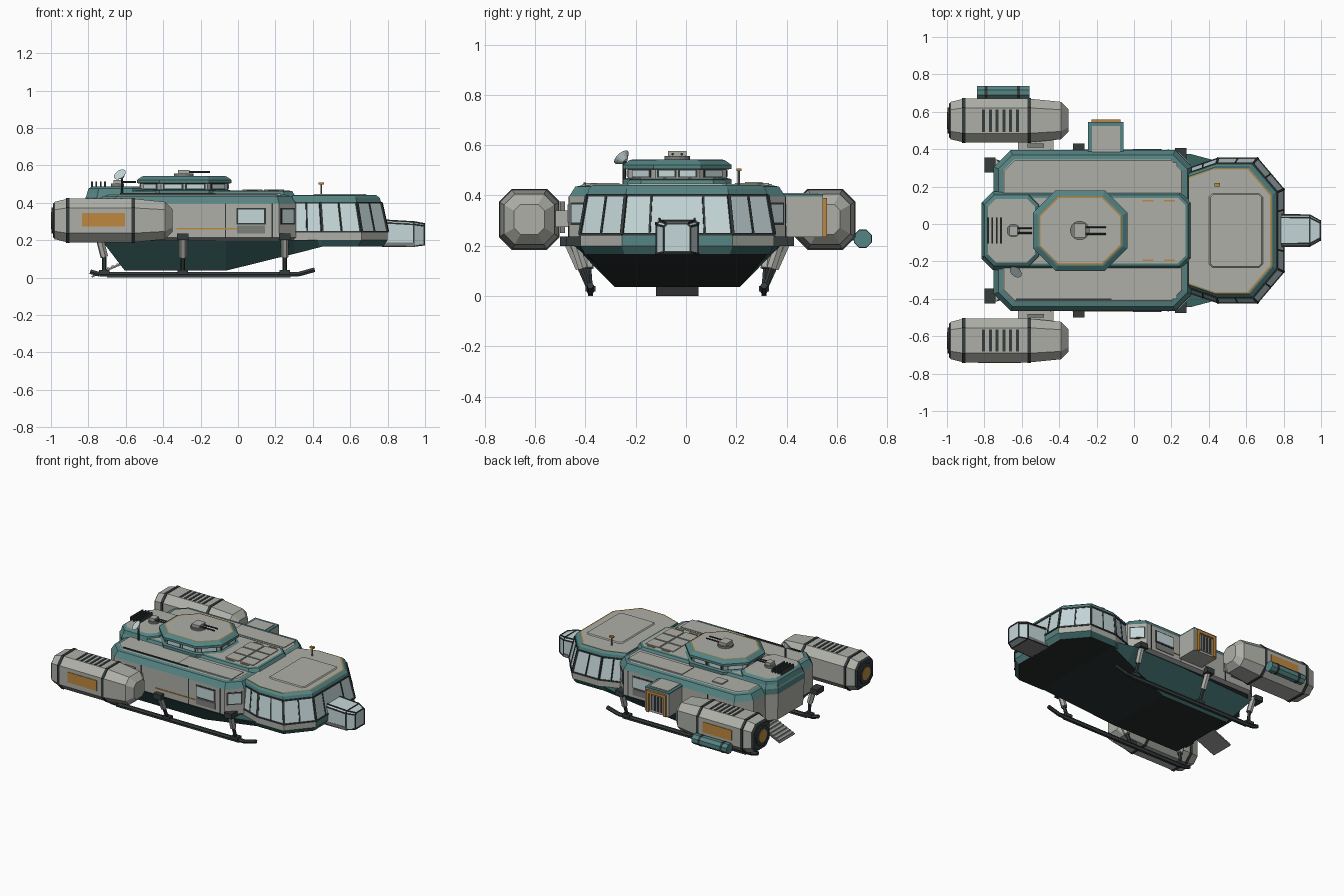
import bpy, bmesh, math
from mathutils import Vector, Matrix

if bpy.data.objects.get("Cube"):
    bpy.data.objects.remove(bpy.data.objects["Cube"])

SHIFT = -0.035          # symmetry plane of the ship
SIDES = (("left", 1), ("right", -1))


def material(name, r, g, b):
    m = bpy.data.materials.new(name)
    m.use_nodes = True
    m.diffuse_color = (r, g, b, 1)
    m.node_tree.nodes["Principled BSDF"].inputs["Base Color"].default_value = (r, g, b, 1)
    return m


GRAY = material("hull gray", .42, .43, .39)
TEAL = material("trim teal", .09, .23, .225)
DEEP = material("keel teal", .04, .125, .12)
DARK = material("dark metal", .035, .045, .046)
BLACK = material("belly black", .02, .026, .027)
GLASS = material("pale glass", .56, .68, .69)
ORANGE = material("orange", .52, .25, .05)
MID = material("mid gray", .2, .21, .2)


def finish(name, bm, *mats):
    bmesh.ops.recalc_face_normals(bm, faces=bm.faces[:])
    me = bpy.data.meshes.new(name)
    bm.to_mesh(me)
    bm.free()
    for m in mats:
        me.materials.append(m)
    ob = bpy.data.objects.new(name, me)
    ob.location.y = SHIFT
    bpy.context.scene.collection.objects.link(ob)
    return ob


def paint(ob, mat, rule):
    ob.data.materials.append(mat)
    for p in ob.data.polygons:
        if rule(p):
            p.material_index = len(ob.data.materials) - 1


def loft(name, rings, bands):
    """Skin matching rings; bands lists a material per gap, then the two caps."""
    mats = list(dict.fromkeys(bands))
    bm = bmesh.new()
    rows = [[bm.verts.new(p) for p in ring] for ring in rings]
    n = len(rows[0])
    for a, b, m in zip(rows, rows[1:], bands):
        for i in range(n):
            j = (i + 1) % n
            bm.faces.new((a[i], a[j], b[j], b[i])).material_index = mats.index(m)
    for row, m in ((rows[0], bands[-2]), (rows[-1], bands[-1])):
        bm.faces.new(row).material_index = mats.index(m)
    return finish(name, bm, *mats)


def box(name, x, y, z, mat):
    bm = bmesh.new()
    bmesh.ops.create_cube(bm, size=1)
    for v in bm.verts:
        for k, (lo, hi) in enumerate((x, y, z)):
            v.co[k] = lo if v.co[k] < 0 else hi
    return finish(name, bm, mat)


def pair(name, x, y, z, mat):
    for label, s in SIDES:
        box(f"{label}_{name}", x, sorted((s * y[0], s * y[1])), z, mat)


def rod(name, a, b, r, mat, sides=8, r2=None):
    a, b = Vector(a), Vector(b)
    d = b - a
    bm = bmesh.new()
    bmesh.ops.create_cone(bm, cap_ends=True, segments=sides, radius1=r,
                          radius2=r if r2 is None else r2, depth=d.length,
                          matrix=Matrix.Translation((a + b) / 2) @ d.to_track_quat('Z', 'Y').to_matrix().to_4x4()
                          @ Matrix.Rotation(math.pi / sides, 4, 'Z'))
    return finish(name, bm, mat)


def plan(x0, x1, h, c):
    """Rectangle with cut corners, counter-clockwise."""
    return [(x0 + c, -h), (x1 - c, -h), (x1, c - h), (x1, h - c),
            (x1 - c, h), (x0 + c, h), (x0, h - c), (x0, c - h)]


def stack(name, x0, x1, h, c, levels, bands):
    rings = [[(x, y, z) for x, y in plan(x0 + i, x1 - i, h - i, max(c - .59 * i, .005))] for z, i in levels]
    return loft(name, rings, bands)


def pane(name, p, q, z0, z1, f0, f1, mat, out=.004):
    """Thin plate on the wall running from p to q, outside on the right hand."""
    p, q = Vector((*p, 0)), Vector((*q, 0))
    d = q - p
    n = Vector((d.y, -d.x, 0)).normalized()
    base = [p + d * f0, p + d * f1, p + d * f1 + n * out, p + d * f0 + n * out]
    return loft(name, [[v + Vector((0, 0, z)) for v in base] for z in (z0, z1)], [mat] * 3)


# Main hull, spine and keel
HULL = (-.75, .31, .43, .09)
stack("main_hull", *HULL, [(.195, .02), (.215, 0), (.395, 0), (.435, .025), (.44, .05), (.445, .055)],
      [MID, GRAY, TEAL, TEAL, GRAY, DARK, GRAY])
stack("spine", -.815, .31, .21, .06, [(.2, .01), (.39, 0), (.43, 0), (.462, .02), (.465, .035)],
      [GRAY, TEAL, TEAL, TEAL, DARK, GRAY])
stack("rear_deck", -.81, -.5, .2, .06, [(.44, 0), (.475, .01), (.488, .03)], [TEAL, TEAL, DARK, GRAY])
keel = loft("keel", [[(x, -a, .2), (x - d, -b, z), (x - d, b, z), (x, a, .2)] for x, a, b, z, d in
            ((-.73, .37, .25, .037, -.125), (-.065, .41, .25, .037, 0),
             (.3, .41, .325, .127, 0), (.45, .37, .36, .165, 0))], [DEEP] * 5)
paint(keel, BLACK, lambda p: p.normal.z < -.9)

# Cockpit
half = [(.29, .33), (.45, .385), (.66, .385), (.8, .22)]
COCK = [(x, -y) for x, y in half] + half[::-1]


def cock(s, z):
    return [Vector((.31 + (x - .31) * s, y * s, z)) for x, y in COCK]


cockpit = loft("cockpit", [cock(s, z) for z, s in ((.165, .95), (.2, 1), (.245, 1), (.4, .93),
               (.425, .915), (.44, .88), (.441, .865), (.441, .85))],
               [DEEP, GRAY, GLASS, TEAL, TEAL, TEAL, ORANGE, BLACK, GRAY])
paint(cockpit, TEAL, lambda p: p.normal.x > .75 and p.center.z < .24 and abs(p.center.y) < .1)
low, high = cock(1.0, .245), cock(.93, .4)
for i in range(7):
    for f in ((0, .5) if i != 3 else (0, .25, .75)):
        rod(f"window_post_{i}_{int(f * 100)}", low[i].lerp(low[i + 1], f), high[i].lerp(high[i + 1], f),
            .009 if f == 0 else .006, DARK, 4)
    for label, row in (("sill", low), ("header", high)):
        rod(f"window_{label}_{i}", row[i], row[i + 1], .007, DARK, 4)
rod("window_post_end", low[7], high[7], .009, DARK, 4)
stack("cockpit_roof_panel", .4, .69, .2, .02, [(.44, 0), (.447, .008)], [GRAY] * 3)

# Glazed nose pod
pod = [[(x, -h, z0), (x, h, z0), (x, h, z1 - c), (x, h - c, z1), (x, c - h, z1), (x, -h, z1 - c)]
       for x, h, z0, z1, c in ((.77, .085, .168, .308, .015), (.94, .083, .168, .298, .015), (.995, .052, .175, .288, .012))]
loft("nose_pod", pod, [GLASS] * 4)
box("nose_pod_floor", (.77, .94), (-.087, .087), (.165, .187), MID)
for k in range(6):
    for a, b in ((pod[0][k], pod[1][k]), (pod[1][k], pod[2][k]),
                 (pod[1][k], pod[1][(k + 1) % 6]), (pod[2][k], pod[2][(k + 1) % 6])):
        rod("nose_pod_frame", a, b, .005, DARK, 4)

# Upper deck with a window on every wall
DECK = (-.54, -.035, .215, .12)
stack("upper_deck", *DECK, [(.44, 0), (.465, 0), (.47, .02), (.503, .02), (.505, 0), (.522, 0), (.54, .025), (.542, .034), (.542, .041)],
      [TEAL, TEAL, GRAY, DARK, TEAL, TEAL, TEAL, ORANGE, DARK, GRAY])
walls = plan(-.52, -.055, .195, .108)
for i in range(8):
    p, q = walls[i], walls[(i + 1) % 8]
    for f in ((.08, .56) if i in (0, 2, 4, 6) else (.2,)):
        w = .36 if f != .2 else .6
        pane(f"deck_window_frame_{i}", p, q, .471, .502, f - .04, f + w + .04, DARK, .003)
        pane(f"deck_window_{i}", p, q, .475, .499, f, f + w, GLASS, .006)

# Hull windows, door lines and stripes on both flanks
wall = plan(*HULL)
flank = [(0, -.43), (.14, -.43)]
for label, s in SIDES:
    for spot, (p, q), f0, f1 in (("side", flank, 0, 1), ("corner", (wall[1], wall[2]), .15, .85)):
        p, q = ((p, q) if s < 0 else ((q[0], -q[1]), (p[0], -p[1])))
        pane(f"{label}_{spot}_window_frame", p, q, .283, .372, f0 - .06, f1 + .06, DARK, .003)
        pane(f"{label}_{spot}_window", p, q, .292, .364, f0, f1, GLASS, .006)
pair("side_sill", (-.005, .145), (.43, .435), (.235, .278), MID)
pair("orange_stripe", (-.33, .05), (.43, .434), (.256, .264), ORANGE)
for x in (-.45, -.07, .18):
    pair("wall_seam", (x, x + .006), (.43, .433), (.215, .395), DARK)

# Roof panels and hatches
for i, x in enumerate((.025, .14)):
    for j, y in enumerate((-.145, -.045, .055)):
        box(f"roof_panel_{i}_{j}", (x, x + .105), (y, y + .09), (.46, .47), GRAY)
    for s in (-1, 1):
        box("roof_marker", (x + .02, x + .08), sorted((s * .155, s * .163)), (.46, .469), ORANGE)
pair("side_roof_panel", (-.2, .23), (.23, .365), (.44, .45), GRAY)
box("roof_hatch", (-.5, -.42), (.27, .34), (.44, .453), GRAY)
box("roof_rail", (-.63, -.12), (-.372, -.362), (.44, .452), DARK)

# Turrets on the roof
for name, x, r, z, reach in (("main_turret", -.29, .052, .54, .14), ("rear_turret", -.645, .036, .487, .1)):
    rod(name + "_base", (x, 0, z), (x, 0, z + .016), r, MID, 16)
    box(name + "_head", (x - r * .6, x + r * .6), (-r * .7, r * .7), (z + .014, z + .036), GRAY)
    for s in (-1, 1):
        rod(name + "_barrel", (x, s * r * .35, z + .024), (x + reach, s * r * .35, z + .024), .005, DARK)

# Rear fins, dish and mast
for i in range(4):
    x = -.785 + i * .023
    box(f"rear_fin_{i}", (x, x + .009), (-.07, .07), (.48, .515), DARK)
rod("dish_stalk", (-.62, -.21, .44), (-.62, -.21, .535), .007, DARK)
rod("dish", (-.62, -.207, .535), (-.632, -.222, .552), .012, GLASS, 16, .036)
rod("mast", (.445, .245, .44), (.445, .245, .5), .005, MID)
box("mast_head", (.43, .46), (.235, .255), (.497, .508), ORANGE)

# Engine nacelles
def ring(x, h, y):
    return [(x, y + b, .305 + a) for a, b in plan(-h, h, h, h * .42)]


for label, s in SIDES:
    y = .588 * s
    loft(label + "_nacelle", [ring(x, h, y) for x, h in
         ((-.99, .088), (-.98, .1), (-.91, .117), (-.56, .117), (-.39, .1), (-.35, .06))],
         [DARK, GRAY, GRAY, GRAY, GRAY, DARK, GRAY])
    for x in (-.92, -.57):
        loft(label + "_nacelle_band", [ring(x, .121, y), ring(x + .018, .121, y)], [DARK] * 3)
    rod(label + "_nozzle", (-.98, y, .305), (-.998, y, .305), .07, DARK, 16)
    rod(label + "_nozzle_core", (-.98, y, .305), (-1, y, .305), .046, ORANGE, 16)
    for i in range(6):
        x = -.812 + i * .036
        box(f"{label}_vent_{i}", (x, x + .016), (y - .06, y + .06), (.418, .425), DARK)
    box(label + "_pylon", (-.62, -.43), sorted((.42 * s, .5 * s)), (.275, .34), GRAY)
    box(label + "_pylon_strut", (-.57, -.48), sorted((.445 * s, .465 * s)), (.25, .375), MID)
pair("nacelle_panel", (-.835, -.605), (.7, .709), (.272, .346), ORANGE)
pair("nacelle_line", (-.88, -.6), (.66, .694), (.372, .378), ORANGE)

# Fuel canister on the left nacelle
rod("canister", (-.84, .738, .228), (-.56, .738, .228), .037, TEAL, 8)
for x in (-.8, -.625):
    rod("canister_band", (x, .738, .228), (x + .016, .738, .228), .039, DARK, 8)
    box("canister_clamp", (x, x + .016), (.68, .74), (.22, .25), DARK)

# Side airlock
stack_y = (.42, .58)
box("airlock", (-.245, -.055), stack_y, (.235, .395), GRAY)
box("airlock_trim", (-.245, -.055), stack_y, (.395, .405), TEAL)
box("airlock_roof", (-.225, -.075), (.42, .56), (.4, .41), GRAY)
box("airlock_door", (-.2, -.1), (.57, .584), (.25, .365), MID)
for i in range(4):
    box("door_slat", (-.19 + i * .025, -.183 + i * .025), (.57, .588), (.255, .36), DARK)
for x in (-.228, -.092):
    box("door_jamb", (x, x + .02), (.57, .595), (.235, .39), ORANGE)
box("door_lintel", (-.228, -.072), (.57, .595), (.37, .39), ORANGE)

# Landing skids and legs
for label, s in SIDES:
    path = [(-.79, .032), (-.74, .017), (.32, .017), (.41, .042)]
    for (xa, za), (xb, zb) in zip(path, path[1:]):
        rod(label + "_skid", (xa, .345 * s, za), (xb, .345 * s, zb), .014, DARK, 6)
    for x, bx, top in ((-.715, -.77, .36), (-.295, -.295, .435), (.25, .25, .41)):
        knee = Vector((x, s * (.345 + (top - .345) * .45), .11))
        box(label + "_leg_bracket", (bx - .03, bx + .03), sorted((s * (top - .05), s * (top + .03))), (.2, .237), DARK)
        rod(label + "_leg", ((x + bx) / 2, s * top, .22), knee, .021, GRAY, 6)
        rod(label + "_leg_piston", knee, (x, s * .345, .02), .012, DARK, 6)
        box(label + "_foot", (x - .028, x + .028), sorted((s * .325, s * .365)), (.018, .04), DARK)
    box(label + "_skid_pad", (-.7, .28), sorted((s * .335, s * .355)), (0, .01), DARK)

# Rear boarding ramp
loft("ramp", [[(x, y, z) for x, z in ((-.6, .09), (-.785, .008), (-.78, 0), (-.6, .078))] for y in (-.085, .085)], [MID] * 3)
for i in range(6):
    x = -.775 + i * .025
    z = .017 + i * .0111
    box(f"ramp_step_{i}", (x, x + .012), (-.08, .08), (z - .006, z + .004), GRAY)
